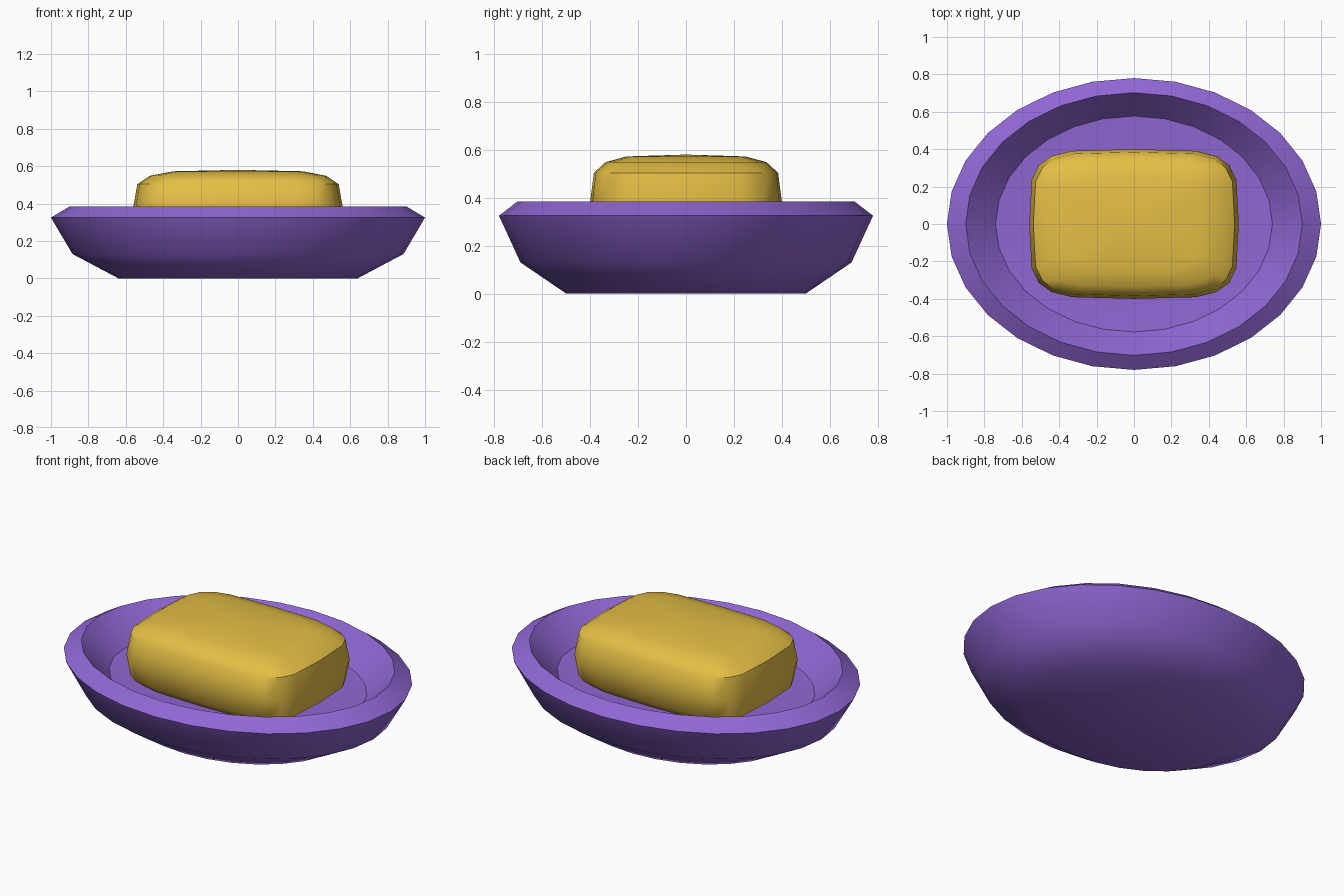
import bpy, bmesh, math

if "Cube" in bpy.data.objects:
    bpy.data.objects.remove(bpy.data.objects["Cube"])


def material(name, rgb):
    m = bpy.data.materials.new(name)
    m.diffuse_color = (*rgb, 1)
    m.use_nodes = True
    m.node_tree.nodes["Principled BSDF"].inputs["Base Color"].default_value = m.diffuse_color
    return m


def finish(name, bm, mat, angle):
    bmesh.ops.recalc_face_normals(bm, faces=bm.faces)
    me = bpy.data.meshes.new(name)
    bm.to_mesh(me)
    bm.free()
    ob = bpy.data.objects.new(name, me)
    bpy.context.collection.objects.link(ob)
    me.materials.append(mat)
    bpy.ops.object.select_all(action='DESELECT')
    ob.select_set(True)
    bpy.context.view_layer.objects.active = ob
    bpy.ops.object.shade_smooth_by_angle(angle=math.radians(angle))
    return ob


def stack(rings, bottom, top):
    """Skin rings of points, closing each end with a fan to a centre point."""
    bm = bmesh.new()
    rows = [[bm.verts.new(p) for p in ring] for ring in rings]
    n = len(rows[0])
    for a, b in zip(rows, rows[1:]):
        for i in range(n):
            j = (i + 1) % n
            bm.faces.new((a[i], a[j], b[j], b[i]))
    for row, z in ((rows[0], bottom), (rows[-1], top)):
        c = bm.verts.new((0, 0, z))
        for i in range(n):
            bm.faces.new((row[i], row[(i + 1) % n], c))
    return bm


def power(v, e):
    return math.copysign(abs(v) ** e, v) if abs(v) > 1e-6 else 0.0


purple = material("purple_ceramic", (0.28, 0.135, 0.66))
yellow = material("yellow_soap", (0.78, 0.52, 0.06))

# Oval dish: profile runs from the foot, over the rim, down to the shallow floor
SIDES, ASPECT = 28, 0.78
profile = [(0.64, 0), (0.885, 0.13), (1.0, 0.325), (0.9, 0.385), (0.74, 0.235)]
rings = [[(r * math.cos(2 * math.pi * i / SIDES),
           r * ASPECT * math.sin(2 * math.pi * i / SIDES), z)
          for i in range(SIDES)] for r, z in profile]
finish("soap_dish", stack(rings, 0, 0.2), purple, 38)

# Soap bar: pillow-shaped superellipsoid resting in the dish
SEG, LAYERS = 20, 8
rings = []
for k in range(1, LAYERS):
    t = -math.pi / 2 + math.pi * k / LAYERS
    r, z = power(math.cos(t), 0.5), 0.38 + 0.2 * power(math.sin(t), 0.5)
    rings.append([(0.56 * r * power(math.cos(2 * math.pi * i / SEG), 0.45),
                   0.40 * r * power(math.sin(2 * math.pi * i / SEG), 0.45), z)
                  for i in range(SEG)])
finish("soap_bar", stack(rings, 0.18, 0.58), yellow, 45)
